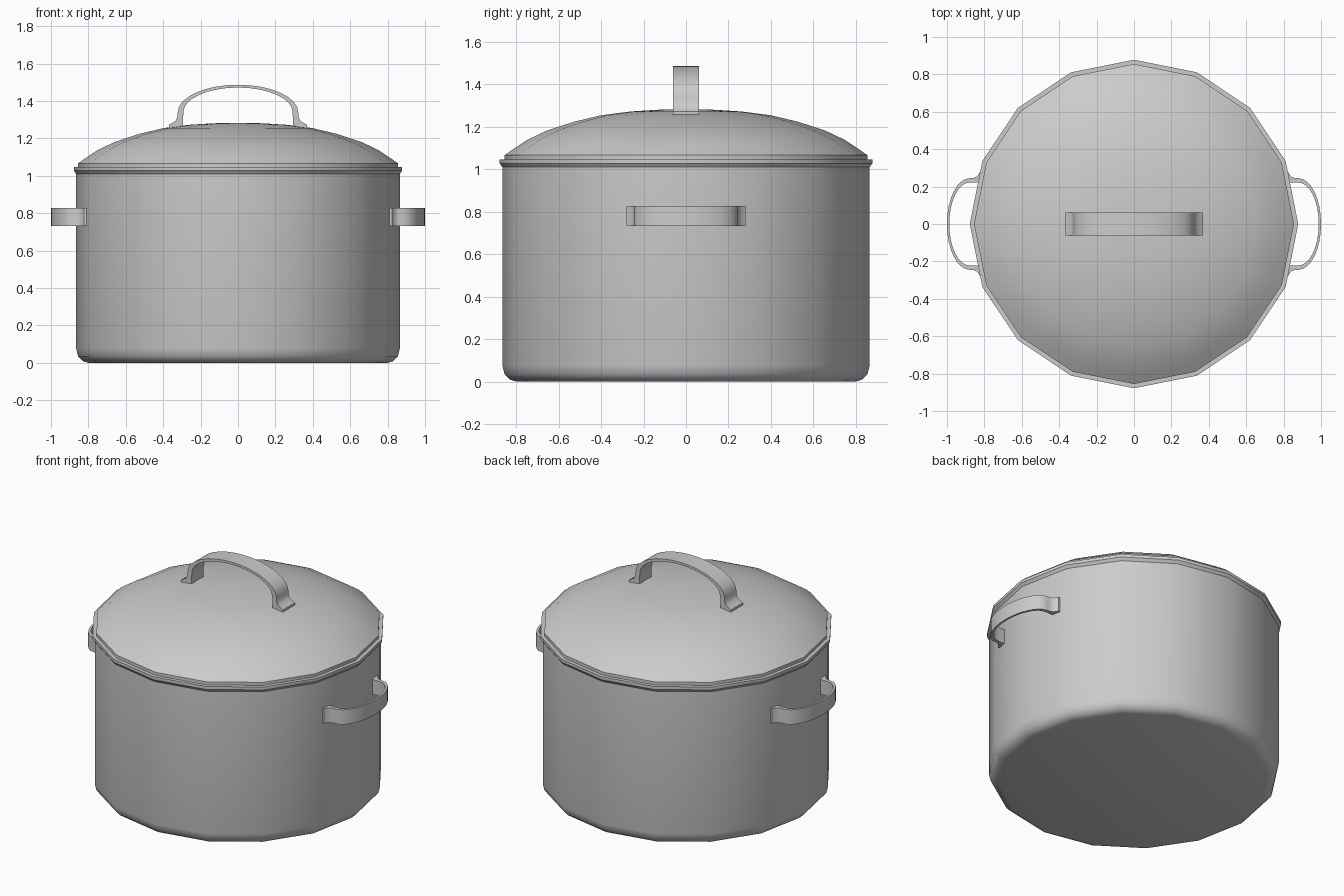
import bpy, bmesh
from math import sin, cos, pi, radians

if "Cube" in bpy.data.objects:
    bpy.data.objects.remove(bpy.data.objects["Cube"])

SIDES = 16


def finish(name, bm):
    bmesh.ops.remove_doubles(bm, verts=bm.verts, dist=1e-5)
    bmesh.ops.recalc_face_normals(bm, faces=bm.faces)
    mesh = bpy.data.meshes.new(name)
    bm.to_mesh(mesh)
    bm.free()
    obj = bpy.data.objects.new(name, mesh)
    bpy.context.collection.objects.link(obj)
    bpy.ops.object.select_all(action='DESELECT')
    obj.select_set(True)
    bpy.context.view_layer.objects.active = obj
    bpy.ops.object.shade_smooth_by_angle(angle=radians(35))
    return obj


def lathe(name, profile):
    """Spin an (r, z) profile around z."""
    bm = bmesh.new()
    verts = [bm.verts.new((r, 0, z)) for r, z in profile]
    edges = [bm.edges.new(p) for p in zip(verts, verts[1:])]
    bmesh.ops.spin(bm, geom=verts + edges, cent=(0, 0, 0), axis=(0, 0, 1),
                   angle=2 * pi, steps=SIDES, use_merge=True)
    return finish(name, bm)


def handle(name, place, half_width):
    """Flat strap arch with flared feet; place maps (along, across, up)."""
    # outer / inner outline pairs of one foot
    foot = [((.37, 0), (.293, 0)), ((.37, .017), (.293, .017)),
            ((.335, .037), (.293, .037)), ((.324, .06), (.293, .06))]
    arch = []
    for i in range(17):
        a = pi * i / 16
        arch.append(((.322 * cos(a), .085 + .147 * sin(a)),
                     (.292 * cos(a), .085 + .132 * sin(a))))
    other = [((-o[0], o[1]), (-n[0], n[1])) for o, n in reversed(foot)]
    bm = bmesh.new()
    rings = []
    for o, n in foot + arch + other:
        corners = [(o, -1), (o, 1), (n, 1), (n, -1)]
        rings.append([bm.verts.new(place(p[0], s * half_width, p[1]))
                      for p, s in corners])
    for a, b in zip(rings, rings[1:]):
        for k in range(4):
            j = (k + 1) % 4
            bm.faces.new((a[k], a[j], b[j], b[k]))
    bm.faces.new(rings[0])
    bm.faces.new(rings[-1])
    return finish(name, bm)


# Hollow pot with rounded base and flared rim
lathe("pot_body", [
    (0, 0), (.80, 0), (.83, .009), (.855, .035), (.865, .075), (.865, 1.01),
    (.878, 1.028), (.878, 1.047), (.835, 1.047), (.835, .07), (.79, .03), (0, .03)])

# Domed lid with a short vertical edge
lathe("lid", [
    (0, 1.255), (.40, 1.228), (.66, 1.152), (.82, 1.045), (.855, 1.045),
    (.855, 1.067), (.81, 1.098), (.75, 1.138), (.66, 1.181), (.53, 1.224),
    (.40, 1.255), (.26, 1.273), (.13, 1.281), (0, 1.283)])

# Lid handle
handle("lid_handle", lambda u, v, w: (u, v, 1.255 + w), .062)

# Side handles
for label, s in (("left", -1), ("right", 1)):
    handle(label + "_handle",
           lambda u, v, w, s=s: (s * (.808 + w * .828), u * .76, .78 + v), .048)
